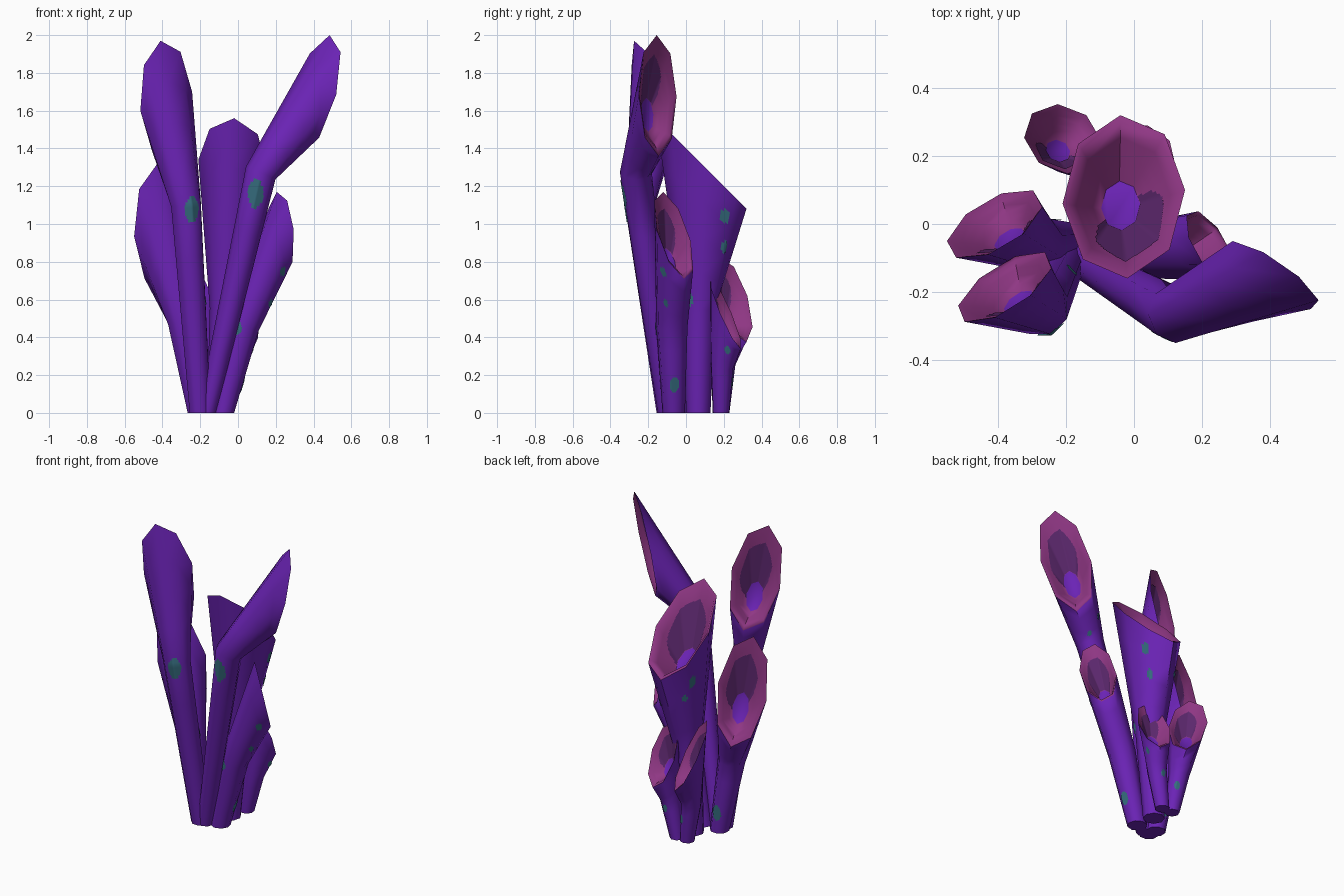
import bpy, math
from mathutils import Vector as V

if "Cube" in bpy.data.objects:
    bpy.data.objects.remove(bpy.data.objects["Cube"])

N = 8  # sides of every tube


def material(name, rgb):
    m = bpy.data.materials.new(name)
    m.diffuse_color = (*rgb, 1)
    m.use_nodes = True
    m.node_tree.nodes["Principled BSDF"].inputs["Base Color"].default_value = m.diffuse_color
    return m


PURPLE = material("violet skin", (0.147, 0.017, 0.465))
PINK = material("magenta lining", (0.275, 0.038, 0.23))
PLUM = material("dark plum patch", (0.108, 0.021, 0.155))
GREEN = material("teal spots", (0.037, 0.155, 0.215))


def make(name, verts, faces, mats, idx=None):
    me = bpy.data.meshes.new(name)
    me.from_pydata([tuple(v) for v in verts], [], faces)
    for m in mats:
        me.materials.append(m)
    if idx:
        me.polygons.foreach_set("material_index", idx)
    ob = bpy.data.objects.new(name, me)
    bpy.context.collection.objects.link(ob)
    bpy.context.view_layer.objects.active = ob
    ob.select_set(True)
    bpy.ops.object.shade_smooth_by_angle(angle=math.radians(58))
    ob.select_set(False)
    return ob


def ellipse(c, a, b):
    return [c + a * math.cos(2 * math.pi * k / N) + b * math.sin(2 * math.pi * k / N)
            for k in range(N)]


def circle(c, r, t, v):
    # round section, turned so its points line up with the mouth
    b = (v - t * v.dot(t)).normalized()
    return ellipse(c, b.cross(t) * r, b * r)


def between(r0, r1, s):
    return [p.lerp(q, s) for p, q in zip(r0, r1)]


def centre(r):
    return sum(r, V()) / N


def shrink(r, f):
    c = centre(r)
    return [c + (p - c) * f for p in r]


def cells(r0, r1, off, nu=10, ns=60):
    # fine grid over one tube section, lifted off the wall by off
    c0, c1 = centre(r0), centre(r1)

    def pt(i, j):
        s, k, f = j / ns, (i // nu) % N, (i % nu) / nu
        p = r0[k].lerp(r0[(k + 1) % N], f).lerp(r1[k].lerp(r1[(k + 1) % N], f), s)
        if isinstance(off, V):
            return p + off
        return p + (p - c0.lerp(c1, s)).normalized() * off

    grid = [[pt(i, j) for j in range(ns + 1)] for i in range(N * nu)]
    out = []
    for i in range(N * nu):
        ang = 2 * math.pi * (i + 0.5) / (N * nu)
        ang = (ang + math.pi) % (2 * math.pi) - math.pi
        g, h = grid[i], grid[(i + 1) % (N * nu)]
        for j in range(ns):
            q = [g[j], h[j], h[j + 1], g[j + 1]]
            if isinstance(off, V):
                q.reverse()
            out.append((sum(q, V()) / 4, ang, (j + 0.5) / ns, q))
    return out


def patch(name, quads, mat):
    # weld the chosen cells into one thin plate
    index, verts, faces = {}, [], []
    for q in quads:
        f = []
        for p in q:
            key = tuple(round(x, 5) for x in p)
            if key not in index:
                index[key] = len(verts)
                verts.append(p)
            f.append(index[key])
        if len(set(f)) == 4:
            faces.append(f)
    if faces:
        make(name, verts, faces, [mat])


def tube(name, base, rb, mid, rm, c, u, v, spots):
    base, mid, c, u, v = V(base), V(mid), V(c), V(u), V(v)
    if u.cross(v).y < 0:  # every mouth opens towards the back
        v = -v
    out = u.cross(v).normalized()
    t = ((mid - base).normalized() + (c - mid).normalized()).normalized()
    foot = circle(base, rb, V((0, 0, 1)), v)
    waist = circle(mid, rm, t, v)
    mouth = ellipse(c, u, v)
    floor = [p - out * 0.035 for p in shrink(between(waist, mouth, 0.74), 0.37)]
    lip = [p - out * 0.006 for p in shrink(mouth, 0.92)]

    # outside, rim, shallow lining and floor in one skin
    rings = [between(foot, waist, i / 4) for i in range(4)]
    rings += [between(waist, mouth, i / 4) for i in range(5)]
    outer = len(rings) - 1
    rings += [between(lip, floor, i / 4) for i in range(5)]
    faces, idx = [], []
    for r in range(len(rings) - 1):
        for k in range(N):
            a, b = r * N + k, r * N + (k + 1) % N
            faces.append((a, b, b + N, a + N))
            idx.append(0 if r < outer else 1)
    last = (len(rings) - 1) * N
    faces += [tuple(reversed(range(N))), tuple(range(last, last + N))]
    idx += [0, 0]
    make(name, [p for r in rings for p in r], faces, [PURPLE, PINK], idx)

    # dark blot around the throat, running up the back wall
    patch(name + "_throat_patch",
          [q for _, a, s, q in cells(floor, lip, out * 0.004)
           if abs((a - 0.4) / 1.45) ** 2.6 + (s / 0.76) ** 2.6 < 1], PLUM)

    # spots: snapped to the closest place on the skin
    skin = cells(foot, waist, 0.004) + cells(waist, mouth, 0.004)
    chosen = []
    for x, y, z, r in spots:
        p = min((w[0] for w in skin), key=lambda w: (w - V((x, y, z))).length)
        for w in skin:
            d = w[0] - p
            if d.x ** 2 + d.y ** 2 + (d.z * 0.6) ** 2 < r * r:
                chosen.append(w[3])
    patch(name + "_spots", chosen, GREEN)


tube("tall_right_tube", (-0.165, -0.1, 0), 0.05, (0.12, -0.265, 1.27), 0.085,
     (0.405, -0.15, 1.68), (0.08, -0.005, 0.32), (0.115, -0.1, 0.005),
     [(0.09, -0.36, 1.16, 0.045), (0.2, -0.2, 1.39, 0.014), (0.19, -0.2, 1.29, 0.014)])
tube("tall_left_tube", (-0.2, -0.1, 0), 0.06, (-0.275, -0.245, 1.1), 0.085,
     (-0.38, -0.185, 1.65), (-0.03, -0.09, 0.32), (-0.137, -0.055, -0.05),
     [(-0.23, -0.34, 1.07, 0.042), (-0.15, -0.1, 0.6, 0.02)])
tube("left_tube", (-0.21, -0.05, 0), 0.06, (-0.29, -0.06, 0.48), 0.085,
     (-0.41, 0.0, 0.98), (-0.02, -0.09, 0.335), (-0.14, -0.05, -0.045),
     [(-0.28, -0.15, 0.49, 0.02), (-0.23, 0.03, 0.14, 0.03)])
tube("wide_middle_tube", (-0.1, 0.065, 0), 0.065, (-0.065, 0.07, 0.55), 0.085,
     (-0.03, 0.08, 1.32), (0.01, -0.24, 0.24), (-0.18, -0.02, 0.02),
     [(0.08, 0.21, 1.04, 0.025), (0.05, 0.2, 0.88, 0.02), (0.02, 0.02, 0.6, 0.02),
      (-0.17, 0.17, 1.05, 0.025), (-0.12, 0.18, 0.95, 0.015)])
tube("right_tube", (-0.08, -0.065, 0), 0.06, (0.03, -0.075, 0.46), 0.085,
     (0.225, -0.065, 0.94), (-0.02, -0.055, 0.23), (0.07, -0.09, 0.03),
     [(0.0, -0.16, 0.45, 0.02), (0.25, -0.13, 0.74, 0.018),
      (0.15, -0.09, 0.59, 0.015), (0.03, -0.06, 0.15, 0.026)])
tube("small_back_left_tube", (-0.14, 0.185, 0), 0.045, (-0.18, 0.2, 0.26), 0.062,
     (-0.21, 0.25, 0.6), (-0.07, -0.07, 0.225), (-0.09, 0.075, 0.02),
     [(-0.13, 0.25, 0.16, 0.018)])
tube("small_back_right_tube", (-0.065, 0.185, 0), 0.045, (-0.02, 0.19, 0.24), 0.062,
     (0.02, 0.21, 0.53), (-0.02, -0.08, 0.19), (-0.1, 0.03, 0.0),
     [(0.08, 0.22, 0.33, 0.015), (-0.02, 0.26, 0.2, 0.015)])
